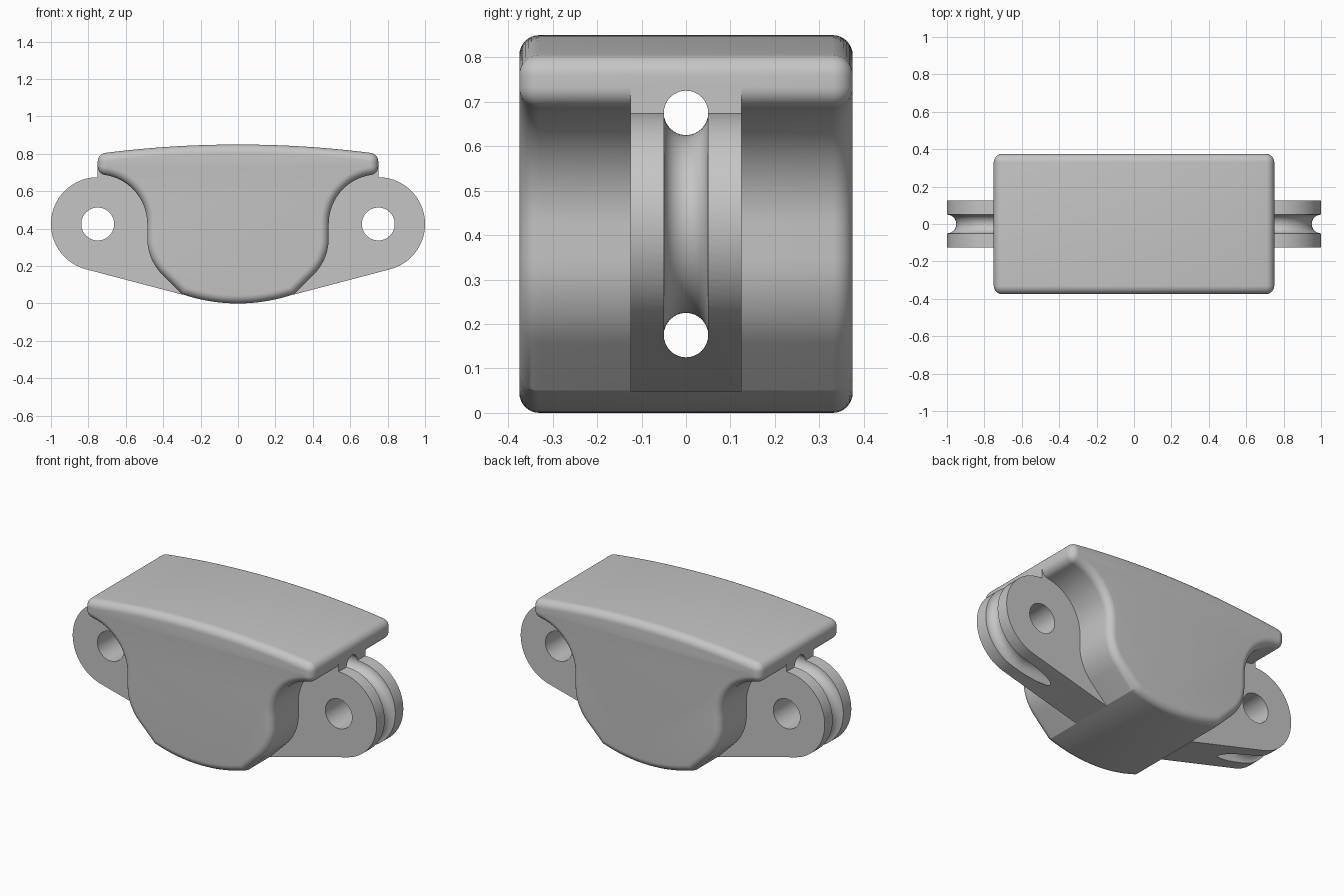
import bpy, bmesh, math
from mathutils import Vector, Matrix

cube = bpy.data.objects.get("Cube")
if cube:
    bpy.data.objects.remove(cube, do_unlink=True)

HX, HZ = 0.75, 0.425      # ear centre
GROOVE = 0.25             # radius of the ear and of the rope path
FILLET = 0.046            # edge rounding of the body
DEPTH = 0.375             # half depth of the body

grey = bpy.data.materials.new("light grey")
grey.use_nodes = True
grey.diffuse_color = (0.56, 0.56, 0.56, 1)
grey.node_tree.nodes["Principled BSDF"].inputs["Base Color"].default_value = grey.diffuse_color


def arc(cx, cz, r, a0, a1, n):
    """Points on an arc, angles in degrees."""
    angles = [math.radians(a0 + (a1 - a0) * i / n) for i in range(n + 1)]
    return [Vector((cx + r * math.cos(a), cz + r * math.sin(a))) for a in angles]


def loft(name, rings, closed=False):
    """Skin a list of rings; cap the ends unless the loft is closed."""
    bm = bmesh.new()
    vs = [[bm.verts.new(p) for p in ring] for ring in rings]
    pairs = list(zip(vs, vs[1:] + vs[:1])) if closed else list(zip(vs, vs[1:]))
    for a, b in pairs:
        for i in range(len(a)):
            j = (i + 1) % len(a)
            bm.faces.new((a[i], a[j], b[j], b[i]))
    if not closed:
        bm.faces.new(vs[0])
        bm.faces.new(vs[-1])
    bmesh.ops.recalc_face_normals(bm, faces=bm.faces)
    mesh = bpy.data.meshes.new(name)
    bm.to_mesh(mesh)
    bm.free()
    mesh.materials.append(grey)
    ob = bpy.data.objects.new(name, mesh)
    bpy.context.collection.objects.link(ob)
    return ob


def prism(name, outline, half):
    return loft(name, [[(p.x, y, p.y) for p in outline] for y in (-half, half)])


def inset(outline, d):
    """Offset a counter-clockwise outline inward with mitred corners."""
    out = []
    for i, p in enumerate(outline):
        e1 = (p - outline[i - 1]).normalized()
        e2 = (outline[(i + 1) % len(outline)] - p).normalized()
        n1, n2 = Vector((-e1.y, e1.x)), Vector((-e2.y, e2.x))
        out.append(p + (n1 + n2) * (d / (1 + n1.dot(n2))))
    return out


def combine(target, tool, operation):
    """Apply a boolean and remove its helper."""
    tool.hide_render = True
    mod = target.modifiers.new(operation, 'BOOLEAN')
    mod.operation = operation
    mod.solver = 'EXACT'
    mod.object = tool
    bpy.ops.object.select_all(action='DESELECT')
    bpy.context.view_layer.objects.active = target
    target.select_set(True)
    bpy.ops.object.modifier_apply(modifier=mod.name)
    bpy.data.objects.remove(tool, do_unlink=True)


# Body outline, right half from bottom centre to top centre
scoop = 0.265
lip_x = HX - FILLET
lip_z = HZ + math.sqrt((scoop + FILLET) ** 2 - FILLET ** 2)
lip_a = math.degrees(math.atan2(lip_z - HZ, -FILLET))
crown = 5.65
crown_z = 0.85 - crown
top_z = crown_z + math.sqrt((crown - FILLET) ** 2 - lip_x ** 2)
top_a = math.degrees(math.atan2(top_z - crown_z, lip_x))
half = arc(0, 0.925, 0.925, -90, -71.1, 8)              # rounded belly
half += arc(0.215, 0.347, 0.27, -45, 0, 10)             # lower flank
half += arc(HX, HZ, scoop, 180, lip_a, 18)              # scooped side
half += arc(lip_x, lip_z, FILLET, lip_a - 180, 0, 8)    # lip underside
half += arc(lip_x, top_z, FILLET, 0, top_a, 8)          # lip top
half += arc(0, crown_z, crown, top_a, 90, 10)[1:]       # crowned top
half[0].x = half[-1].x = 0
outline = half + [Vector((-p.x, p.y)) for p in reversed(half[1:-1])]

# Body with rounded front and back edges
steps = [math.radians(90 * i / 8) for i in range(9)]
bevel = 0.045
levels = [(-DEPTH + bevel * (1 - math.sin(a)), bevel * (1 - math.cos(a))) for a in reversed(steps)]
levels = [(y, d) for y, d in levels] + [(-y, d) for y, d in reversed(levels)]
body = loft("pulley_body", [[(p.x, y, p.y) for p in inset(outline, d)] for y, d in levels])

# Side ears with a rounded end
ear = arc(HX, HZ, GROOVE, -75, 90, 36)
ear += [Vector(p) for p in ((HX, 0.735), (0.3, 0.735), (0.28, 0.1), (0.3, 0.048))]
for side in (1, -1):
    combine(body, prism("ear", [Vector((side * p.x, p.y)) for p in ear], 0.125), 'UNION')

# Rope channel: a tube along a stadium loop around both ears
path = [(p, a) for p, a in zip(arc(HX, HZ, GROOVE, -90, 90, 40), range(41))]
rings = []
for side in (1, -1):
    for i in range(41):
        a = math.radians(-90 + 180 * i / 40)
        out = Vector((side * math.cos(a), 0, side * math.sin(a)))
        centre = Vector((side * HX, 0, HZ)) + out * GROOVE
        rings.append([centre + out * (0.05 * c.x) + Vector((0, 0.05 * c.y, 0))
                      for c in arc(0, 0, 1, 0, 348.75, 31)])
combine(body, loft("rope_cutter", rings, closed=True), 'DIFFERENCE')

# Pin holes through the ears
for side in (1, -1):
    pin = prism("pin_cutter", arc(side * HX, HZ, 0.088, 0, 352.5, 47), 0.2)
    combine(body, pin, 'DIFFERENCE')

bpy.ops.object.shade_smooth_by_angle(angle=math.radians(22))
